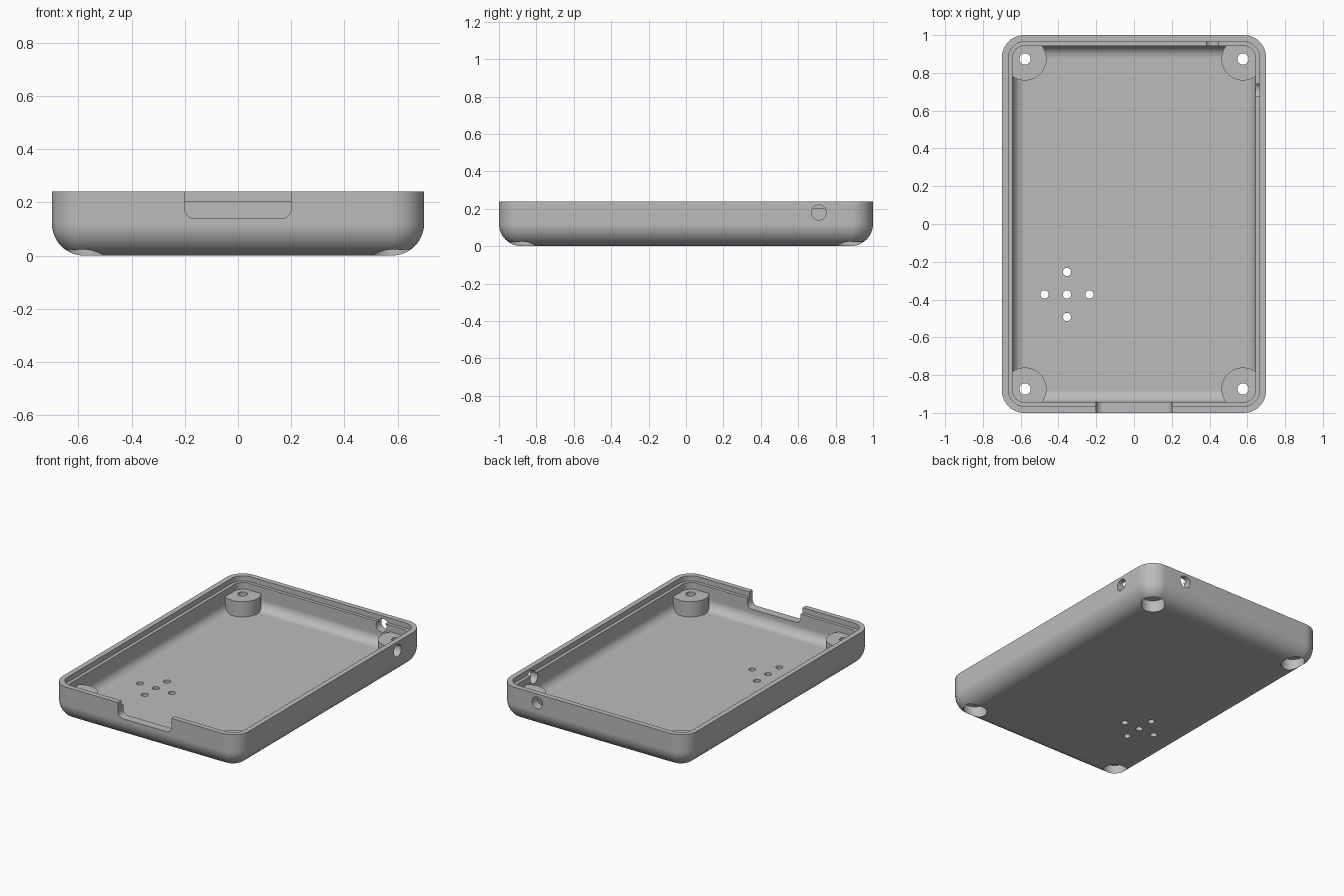
import bpy, bmesh
from math import sin, cos, pi, radians
from mathutils import Matrix

cube = bpy.data.objects.get("Cube")
if cube:
    bpy.data.objects.remove(cube, do_unlink=True)

HALF_X, HALF_Y, HEIGHT = 0.70, 1.0, 0.24
CORNER, WALL, LIP = 0.12, 0.057, 0.035
LEDGE_Z, BOSS_TOP = 0.205, 0.16
BOSS_X, BOSS_Y = 0.577, 0.874
STEPS = 12

grey = bpy.data.materials.new("grey plastic")
grey.use_nodes = True
color = (0.5, 0.5, 0.5, 1)
grey.diffuse_color = color
grey.node_tree.nodes["Principled BSDF"].inputs["Base Color"].default_value = color


def make_object(name, bm):
    bmesh.ops.recalc_face_normals(bm, faces=bm.faces)
    mesh = bpy.data.meshes.new(name)
    bm.to_mesh(mesh)
    bm.free()
    mesh.materials.append(grey)
    obj = bpy.data.objects.new(name, mesh)
    bpy.context.collection.objects.link(obj)
    return obj


def ring(bm, inset, z):
    """Rounded rectangle, parallel to the outer wall at the given inset."""
    r = max(CORNER - inset, 0)
    cx, cy = HALF_X - CORNER, HALF_Y - CORNER
    verts = []
    for q, (sx, sy) in enumerate([(1, 1), (-1, 1), (-1, -1), (1, -1)]):
        for i in range(STEPS + 1):
            a = (q + i / STEPS) * pi / 2
            verts.append(bm.verts.new((sx * cx + r * cos(a), sy * cy + r * sin(a), z)))
    return verts


def loft(name, levels):
    """Closed solid through a stack of (inset, z) rings."""
    bm = bmesh.new()
    rings = [ring(bm, *level) for level in levels]
    n = len(rings[0])
    for low, high in zip(rings, rings[1:]):
        for i in range(n):
            j = (i + 1) % n
            bm.faces.new((low[i], low[j], high[j], high[i]))
    bm.faces.new(rings[0])
    bm.faces.new(rings[-1])
    bmesh.ops.remove_doubles(bm, verts=bm.verts, dist=1e-5)
    return make_object(name, bm)


def fillet(inset):
    """Quarter round from the floor up to the wall."""
    r = CORNER - inset
    angles = [i / STEPS * pi / 2 for i in range(STEPS + 1)]
    return [(CORNER - r * sin(a), CORNER - r * cos(a)) for a in angles]


def cylinder(name, radius, start, end, x, y, z=0, axis="Z", sides=48):
    bm = bmesh.new()
    bmesh.ops.create_cone(bm, cap_ends=True, segments=sides, radius1=radius,
                          radius2=radius, depth=end - start,
                          matrix=Matrix.Translation((0, 0, (start + end) / 2)))
    turn = {"Z": Matrix(), "X": Matrix.Rotation(pi / 2, 4, "Y"),
            "Y": Matrix.Rotation(-pi / 2, 4, "X")}[axis]
    bmesh.ops.transform(bm, matrix=Matrix.Translation((x, y, z)) @ turn, verts=bm.verts)
    return make_object(name, bm)


def cut(target, cutter):
    """Subtract the cutter and discard it."""
    cutter.hide_render = True
    mod = target.modifiers.new("cut", "BOOLEAN")
    mod.operation, mod.solver, mod.object = "DIFFERENCE", "EXACT", cutter
    bpy.context.view_layer.objects.active = target
    bpy.ops.object.modifier_apply(modifier=mod.name)
    bpy.data.objects.remove(cutter, do_unlink=True)


# Outer body and stepped cavity, with the screw posts left standing in the cavity
tray = loft("case_tray", fillet(0) + [(0, HEIGHT)])
cavity = loft("cavity", fillet(WALL) + [(WALL, LEDGE_Z), (LIP, LEDGE_Z), (LIP, HEIGHT + 0.1)])
corners = [(sx * BOSS_X, sy * BOSS_Y) for sx in (-1, 1) for sy in (-1, 1)]
for x, y in corners:
    cut(cavity, cylinder("post", 0.114, -0.1, BOSS_TOP, x, y))
cut(tray, cavity)

# Screw holes with wide recesses underneath
for x, y in corners:
    cut(tray, cylinder("screw_hole", 0.03, -0.1, 0.3, x, y, sides=32))
    cut(tray, cylinder("screw_recess", 0.075, -0.1, 0.08, x, y))

# Cross of small sound holes in the floor
for dx, dy in [(0, 0), (1, 0), (-1, 0), (0, 1), (0, -1)]:
    cut(tray, cylinder("sound_hole", 0.022, -0.1, 0.12, -0.355 + 0.119 * dx,
                       -0.373 + 0.119 * dy, sides=24))

# Round ports in the side and back walls
cut(tray, cylinder("side_port", 0.04, 0.6, 0.8, 0, 0.71, 0.18, "X"))
cut(tray, cylinder("back_port", 0.04, 0.9, 1.1, 0.415, 0, 0.18, "Y"))

# Front notch with rounded lower corners
bm = bmesh.new()
bmesh.ops.create_cube(bm, size=1, matrix=Matrix.Translation((0, -1, 0.24))
                      @ Matrix.Diagonal((0.4, 0.2, 0.2, 1)))
lower = [e for e in bm.edges if all(v.co.z < 0.2 for v in e.verts)
         and abs(e.verts[0].co.x - e.verts[1].co.x) < 0.01]
bmesh.ops.bevel(bm, geom=lower, offset=0.035, segments=8, profile=0.5, affect="EDGES")
cut(tray, make_object("front_notch", bm))

# Smooth rounds, crisp edges
bpy.ops.object.select_all(action="DESELECT")
tray.select_set(True)
bpy.context.view_layer.objects.active = tray
bpy.ops.object.shade_smooth_by_angle(angle=radians(30))
normals = tray.modifiers.new("even_shading", "WEIGHTED_NORMAL")
normals.keep_sharp = True
